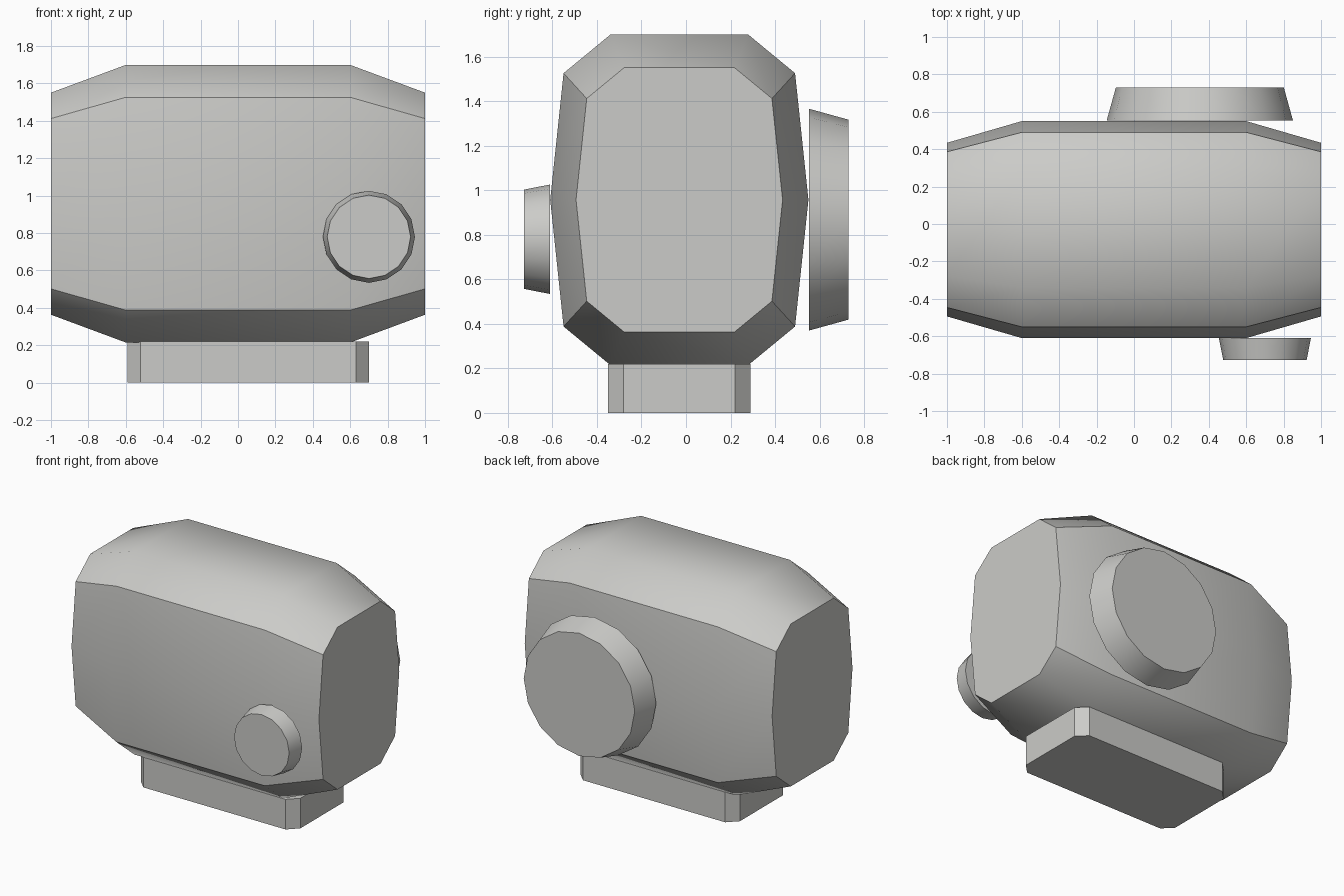
import bpy, bmesh, math
from mathutils import Matrix

cube = bpy.data.objects.get("Cube")
if cube:
    bpy.data.objects.remove(cube, do_unlink=True)

GREY = (0.6, 0.6, 0.58, 1)
grey = bpy.data.materials.new("plain_grey")
grey.use_nodes = True
grey.diffuse_color = GREY
grey.node_tree.nodes["Principled BSDF"].inputs["Base Color"].default_value = GREY


def finish(name, bm):
    """Turn a bmesh into a shaded object."""
    bmesh.ops.recalc_face_normals(bm, faces=bm.faces[:])
    mesh = bpy.data.meshes.new(name)
    bm.to_mesh(mesh)
    bm.free()
    mesh.materials.append(grey)
    obj = bpy.data.objects.new(name, mesh)
    bpy.context.collection.objects.link(obj)
    bpy.ops.object.select_all(action='DESELECT')
    obj.select_set(True)
    bpy.context.view_layer.objects.active = obj
    bpy.ops.object.shade_smooth_by_angle(angle=math.radians(42))


def loft(name, rings):
    """Skin a row of closed rings and cap both ends."""
    bm = bmesh.new()
    rows = [[bm.verts.new(p) for p in ring] for ring in rings]
    for a, b in zip(rows, rows[1:]):
        for i in range(len(a)):
            j = (i + 1) % len(a)
            bm.faces.new((a[i], a[j], b[j], b[i]))
    bm.faces.new(rows[0])
    bm.faces.new(rows[-1])
    finish(name, bm)


def knob(name, x, z, y_base, y_tip, r_base, r_tip):
    """Tapered round knob along the y axis."""
    bm = bmesh.new()
    depth = abs(y_tip - y_base)
    turn = math.copysign(math.pi / 2, y_base - y_tip)
    place = Matrix.Translation((x, (y_base + y_tip) / 2, z)) @ Matrix.Rotation(turn, 4, 'X')
    bmesh.ops.create_cone(bm, cap_ends=True, segments=16, radius1=r_base,
                          radius2=r_tip, depth=depth, matrix=place)
    finish(name, bm)


MID_Y, MID_Z = -0.03, 0.957

# Body: ten-sided section, narrowing toward both ends
half = [(0.31, 0.742), (0.52, 0.569), (0.58, 0), (0.52, -0.569), (0.31, -0.742)]
section = half + [(-y, z) for y, z in reversed(half)]
loft("body", [[(x, MID_Y + s * y, MID_Z + s * z) for y, z in section]
              for x, s in ((-1, 0.8), (-0.6, 1), (0.6, 1), (1, 0.8))])

# Foot: block with chamfered upright corners
hx, hy, c = 0.645, 0.32, 0.07
quarter = [(hx, hy - c), (hx - c, hy)]
upper = quarter + [(-x, y) for x, y in reversed(quarter)]
outline = upper + [(-x, -y) for x, y in upper]
loft("foot", [[(0.055 + x, MID_Y + y, z) for x, y in outline] for z in (0, 0.22)])

# Knobs on the front and the back
knob("front_knob", 0.7, 0.78, -0.61, -0.727, 0.246, 0.223)
knob("back_knob", 0.352, 0.868, 0.553, 0.73, 0.498, 0.449)
